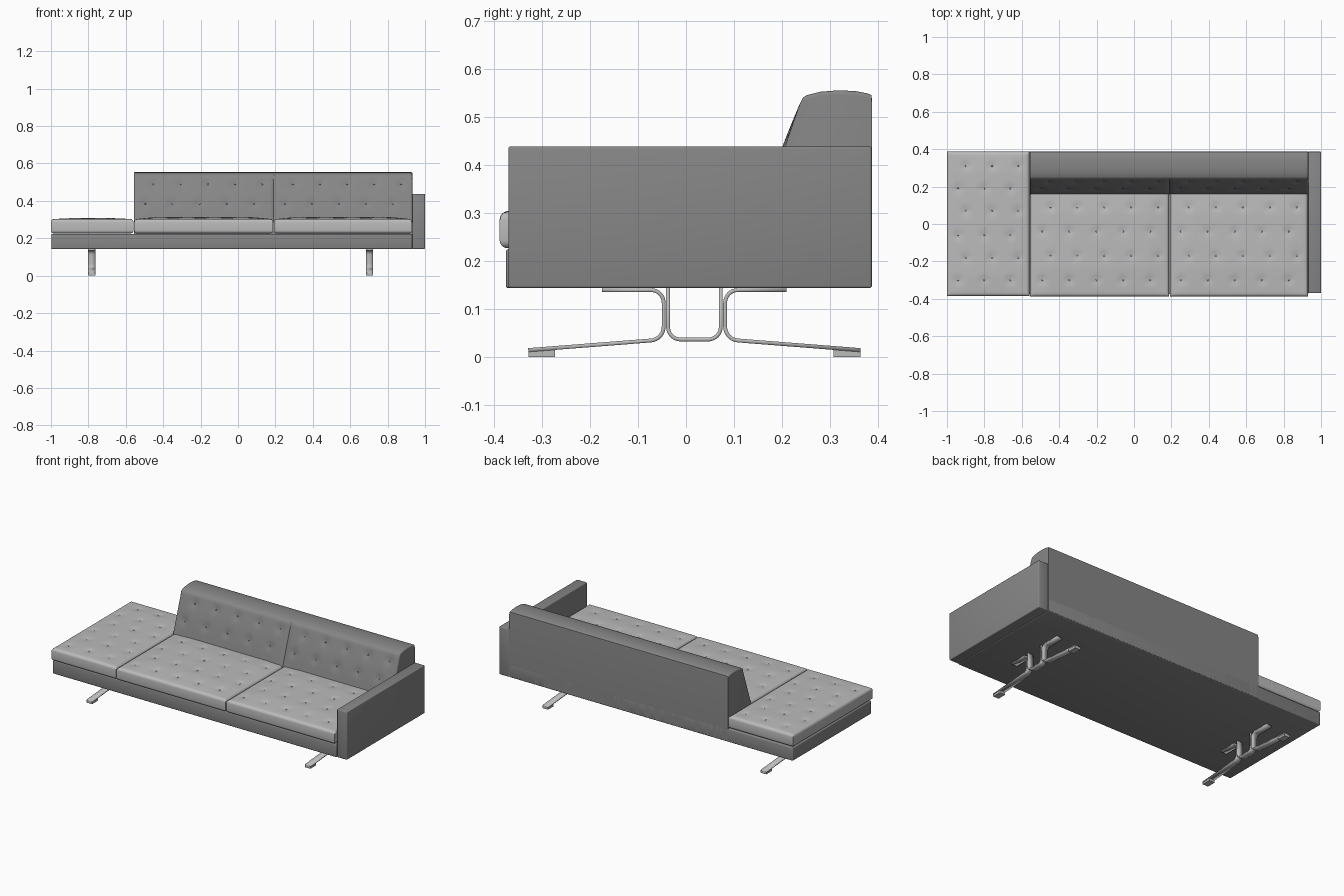
import bpy, bmesh, math
from mathutils import Vector

if "Cube" in bpy.data.objects:
    bpy.data.objects.remove(bpy.data.objects["Cube"])


def material(name, value):
    m = bpy.data.materials.new(name)
    m.use_nodes = True
    colour = (value, value, value, 1)
    m.diffuse_color = colour
    m.node_tree.nodes["Principled BSDF"].inputs["Base Color"].default_value = colour
    return m


BODY = material("dark grey upholstery", 0.24)
SEAT = material("light grey upholstery", 0.5)
METAL = material("grey metal", 0.5)


def finish(bm, name, mat, smooth=True):
    bmesh.ops.recalc_face_normals(bm, faces=bm.faces[:])
    mesh = bpy.data.meshes.new(name)
    bm.to_mesh(mesh)
    bm.free()
    mesh.materials.append(mat)
    ob = bpy.data.objects.new(name, mesh)
    bpy.context.collection.objects.link(ob)
    if smooth:
        bpy.ops.object.select_all(action='DESELECT')
        ob.select_set(True)
        bpy.context.view_layer.objects.active = ob
        bpy.ops.object.shade_smooth_by_angle(angle=math.radians(40))
    return ob


def box(name, lo, hi, mat, bevel=0.005):
    bm = bmesh.new()
    bmesh.ops.create_cube(bm, size=1)
    for v in bm.verts:
        v.co = [lo[i] + (v.co[i] + 0.5) * (hi[i] - lo[i]) for i in range(3)]
    if bevel:
        bmesh.ops.bevel(bm, geom=bm.edges[:], offset=bevel, segments=3,
                        profile=0.5, affect='EDGES')
    return finish(bm, name, mat)


def dimple(u, v, tufts, depth, width=0.022):
    return sum(depth * math.exp(-((u - a) ** 2 + (v - b) ** 2) / width ** 2)
               for a, b in tufts if abs(u - a) + abs(v - b) < 0.1)


def staggered(u0, u1, count, rows):
    """Button positions in rows, alternate rows shifted by half a step."""
    step = (u1 - u0) / count
    return [(u0 + step * (i + (0.35 if r % 2 else 0.65)), v)
            for r, v in enumerate(rows) for i in range(count)]


def spaced(a, b, r, step=0.013):
    """Coordinates from a to b, packed tightly in the rounded rims."""
    rim = [r * (1 - math.cos(math.pi / 2 * i / 4)) for i in range(4)]
    n = max(2, round((b - a - 2 * r) / step))
    return ([a + d for d in rim] + [a + r + (b - a - 2 * r) * i / n for i in range(n + 1)]
            + [b - d for d in reversed(rim)])


def add_buttons(name, places, normal, mat):
    bm = bmesh.new()
    turn = Vector((0, 0, 1)).rotation_difference(Vector(normal))
    for p in places:
        made = bmesh.ops.create_uvsphere(bm, u_segments=10, v_segments=6, radius=0.0045)
        for v in made["verts"]:
            v.co.z *= 0.5
            v.co = turn @ v.co + Vector(p)
    finish(bm, name, mat)


def seat_cushion(name, x0, x1, y0, y1, z0, z1, tufts):
    r, crown = 0.016, 0.011
    xs, ys = spaced(x0, x1, r), spaced(y0, y1, r)

    def height(x, y):
        d = min(x - x0, x1 - x, y - y0, y1 - y, r)
        rim = r - math.sqrt(max(0, r * r - (r - d) ** 2))
        bulge = min(1, 14 * (x - x0) * (x1 - x)) * min(1, 14 * (y - y0) * (y1 - y))
        return z1 - rim + crown * bulge - dimple(x, y, tufts, 0.006)

    bm = bmesh.new()
    grid = [[bm.verts.new((x, y, height(x, y))) for y in ys] for x in xs]
    for a, b in zip(grid, grid[1:]):
        for j in range(len(ys) - 1):
            bm.faces.new((a[j], b[j], b[j + 1], a[j + 1]))
    # side walls with a rolled lower edge
    loop = ([c[0] for c in grid] + grid[-1][1:] + [c[-1] for c in grid[-2::-1]]
            + grid[0][-2:0:-1])
    mid = Vector(((x0 + x1) / 2, (y0 + y1) / 2, 0))
    half = ((x1 - x0) / 2, (y1 - y0) / 2)
    for k in range(5):
        ang = math.pi / 2 * k / 4
        inset, z = r * (1 - math.cos(ang)), z0 + r * (1 - math.sin(ang))
        ring = []
        for v in loop:
            p = v.co - mid
            ring.append(bm.verts.new((
                mid.x + max(-half[0] + inset, min(half[0] - inset, p.x)),
                mid.y + max(-half[1] + inset, min(half[1] - inset, p.y)), z)))
        for i in range(len(loop)):
            j = (i + 1) % len(loop)
            bm.faces.new((loop[i], ring[i], ring[j], loop[j]))
        loop = ring
    bm.faces.new(loop)
    bmesh.ops.remove_doubles(bm, verts=bm.verts[:], dist=0.0001)
    finish(bm, name, SEAT)
    add_buttons(name + "_buttons", [(x, y, height(x, y) + 0.001) for x, y in tufts],
                (0, 0, 1), SEAT)


# Frame and single armrest
BACK = 0.387
END, ARM, SPLIT = -0.557, 0.932, 0.19
box("base_frame", (-0.998, -0.375, 0.143), (ARM, BACK, 0.224), BODY)
box("armrest", (ARM, -0.37, 0.143), (1, BACK, 0.438), BODY)

# Seat cushions and open chaise end
seat_rows = (0.09, -0.04, -0.17, -0.3)
seat_cushion("chaise_cushion", -1, END - 0.002, -0.386, BACK, 0.226, 0.302,
             staggered(-0.99, -0.57, 3, (0.31, 0.19, 0.07, -0.06, -0.18, -0.3)))
seat_cushion("right_seat_cushion", END + 0.002, SPLIT - 0.002, -0.388, 0.22, 0.226, 0.302,
             staggered(-0.54, 0.18, 5, seat_rows))
seat_cushion("left_seat_cushion", SPLIT + 0.002, ARM - 0.002, -0.388, 0.22, 0.226, 0.302,
             staggered(0.2, 0.92, 5, seat_rows))

# Backrest: slanted tufted front, gently rounded top, flat rear
FOOT, TOP = Vector((0.155, 0.285)), Vector((0.237, 0.527))
slant = TOP - FOOT
normal = Vector((-slant.y, slant.x)).normalized()
back_tufts = [t for a, b in ((END, SPLIT), (SPLIT, ARM))
              for t in staggered(a + 0.01, b - 0.01, 5, (0.49, 0.385))]


def front_point(x, t):
    p = FOOT + slant * t
    half_mid = min(abs(x - END), abs(x - SPLIT), abs(x - ARM))
    push = (0.006 * min(1, half_mid / 0.08) * math.sin(math.pi * t)
            - dimple(x, p.y, back_tufts, 0.007)
            - 0.004 * math.exp(-((x - SPLIT) / 0.006) ** 2))
    return p + normal * push


xs = sorted(spaced(END, ARM, 0.008) + [SPLIT - 0.004, SPLIT, SPLIT + 0.004])
rear = [(0.243, 0.539), (0.252, 0.545), (0.28, 0.552), (0.32, 0.555), (0.355, 0.553),
        (0.38, 0.548), (0.386, 0.545), (BACK, 0.538), (BACK, 0.146), (0.37, 0.146), (0.37, 0.285)]
bm = bmesh.new()
rows = []
for x in xs:
    d = min(x - END, ARM - x, 0.008)
    rim = 0.008 - math.sqrt(max(0, 0.008 ** 2 - (0.008 - d) ** 2))
    pts = [front_point(x, i / 20) - normal * rim for i in range(21)]
    pts += [Vector((y, z - (rim if z > 0.5 else 0))) for y, z in rear]
    rows.append([bm.verts.new((x, p.x, p.y)) for p in pts])
for a, b in zip(rows, rows[1:]):
    for j in range(len(a)):
        k = (j + 1) % len(a)
        bm.faces.new((a[j], a[k], b[k], b[j]))
bm.faces.new(rows[0])
bm.faces.new(rows[-1])
finish(bm, "backrest", BODY)
places = []
for x, z in back_tufts:
    p = front_point(x, (z - FOOT.y) / slant.y) + normal * 0.001
    places.append((x, p.x, p.y))
add_buttons("backrest_buttons", places, (0, normal.x, normal.y), BODY)


# Bent flat-bar legs
def rounded(points, r):
    pts = [Vector(p) for p in points]
    path = [pts[0]]
    for a, b, c in zip(pts, pts[1:], pts[2:]):
        p, q = b + (a - b).normalized() * r, b + (c - b).normalized() * r
        for i in range(9):
            t = i / 8
            # blend toward a circular bend
            w = 2 * t * (1 - t) * 0.75
            s = (1 - t) ** 2 + w + t * t
            path.append((p * (1 - t) ** 2 + b * w + q * t * t) / s)
    return path + [pts[-1]]


def strip(name, x, points, width=0.038):
    bm = bmesh.new()
    pairs = [[bm.verts.new((x + s * width / 2, p.x, p.y)) for s in (-1, 1)]
             for p in rounded(points, 0.027)]
    for a, b in zip(pairs, pairs[1:]):
        bm.faces.new((a[0], a[1], b[1], b[0]))
    ob = finish(bm, name, METAL)
    mod = ob.modifiers.new("thickness", 'SOLIDIFY')
    mod.thickness, mod.offset, mod.use_even_offset = 0.008, 0, True


MID = 0.0175
for side, x in (("right", -0.782), ("left", 0.704)):
    strip(side + "_leg_cradle", x, [(MID - 0.055, 0.144), (MID - 0.055, 0.036),
                                    (MID + 0.055, 0.036), (MID + 0.055, 0.144)])
    for end, s in (("front", -1), ("rear", 1)):
        name = f"{side}_{end}_leg"
        strip(name, x, [(MID + s * 0.192, 0.139), (MID + s * 0.064, 0.139),
                        (MID + s * 0.064, 0.036), (MID + s * 0.346, 0.014)])
        ys = sorted((MID + s * 0.29, MID + s * 0.346))
        box(name + "_foot", (x - 0.019, ys[0], 0), (x + 0.019, ys[1], 0.015), METAL, 0)
